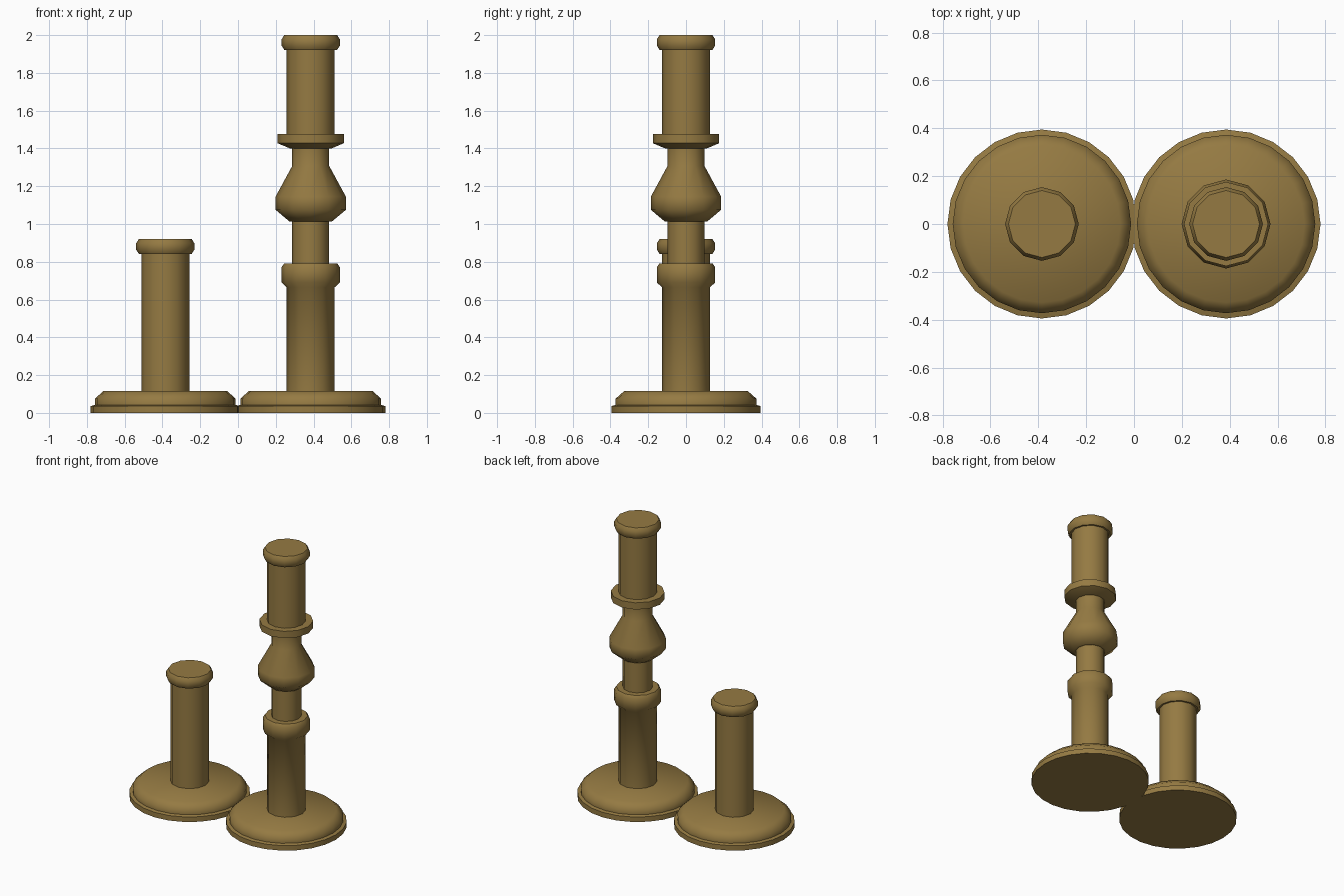
import bpy, bmesh
from math import cos, sin, pi, radians

if "Cube" in bpy.data.objects:
    bpy.data.objects.remove(bpy.data.objects["Cube"])

brass = bpy.data.materials.new("aged_brass")
brass.diffuse_color = (0.30, 0.195, 0.055, 1)
brass.use_nodes = True
brass.node_tree.nodes["Principled BSDF"].inputs["Base Color"].default_value = brass.diffuse_color


def lathe(name, x, profile, sides, cap_bottom=False):
    """Spin a (radius, height) profile around the vertical axis at x; the top is closed."""
    bm = bmesh.new()
    rings = [[bm.verts.new((r * cos(2 * pi * i / sides), r * sin(2 * pi * i / sides), z))
              for i in range(sides)] for r, z in profile]
    for lo, hi in zip(rings, rings[1:]):
        for i in range(sides):
            j = (i + 1) % sides
            bm.faces.new((lo[i], lo[j], hi[j], hi[i]))
    bm.faces.new(rings[-1])
    if cap_bottom:
        bm.faces.new(rings[0][::-1])
    me = bpy.data.meshes.new(name)
    bm.to_mesh(me)
    bm.free()
    me.shade_smooth()
    me.set_sharp_from_angle(angle=radians(50))
    me.materials.append(brass)
    ob = bpy.data.objects.new(name, me)
    ob.location.x = x
    bpy.context.collection.objects.link(ob)
    return ob


def rim(z):
    """Rounded lip around the top of a candle tube, ending at height z."""
    return [(0.127, z - 0.078), (0.14, z - 0.078), (0.154, z - 0.056),
            (0.154, z - 0.022), (0.14, z)]


X = 0.385
# stepped round feet
base = [(0.395, 0), (0.395, 0.036), (0.373, 0.042), (0.373, 0.075), (0.328, 0.115)]
for side, x in (("short", -X), ("tall", X)):
    lathe(side + "_base", x, base, 24, cap_bottom=True)

# short stem
lathe("short_stem", -X, [(0.127, 0.113)] + rim(0.92), 12)

# tall stem: lower column, collar, neck, bulb, drip disc, upper tube
tall = [(0.127, 0.113), (0.127, 0.665), (0.154, 0.69), (0.154, 0.772), (0.14, 0.792),
        (0.098, 0.792), (0.098, 1.013), (0.112, 1.013), (0.186, 1.075), (0.186, 1.145),
        (0.098, 1.307), (0.098, 1.40), (0.11, 1.40), (0.176, 1.428), (0.176, 1.477),
        (0.127, 1.477)] + rim(2.0)
lathe("tall_stem", X, tall, 12)
